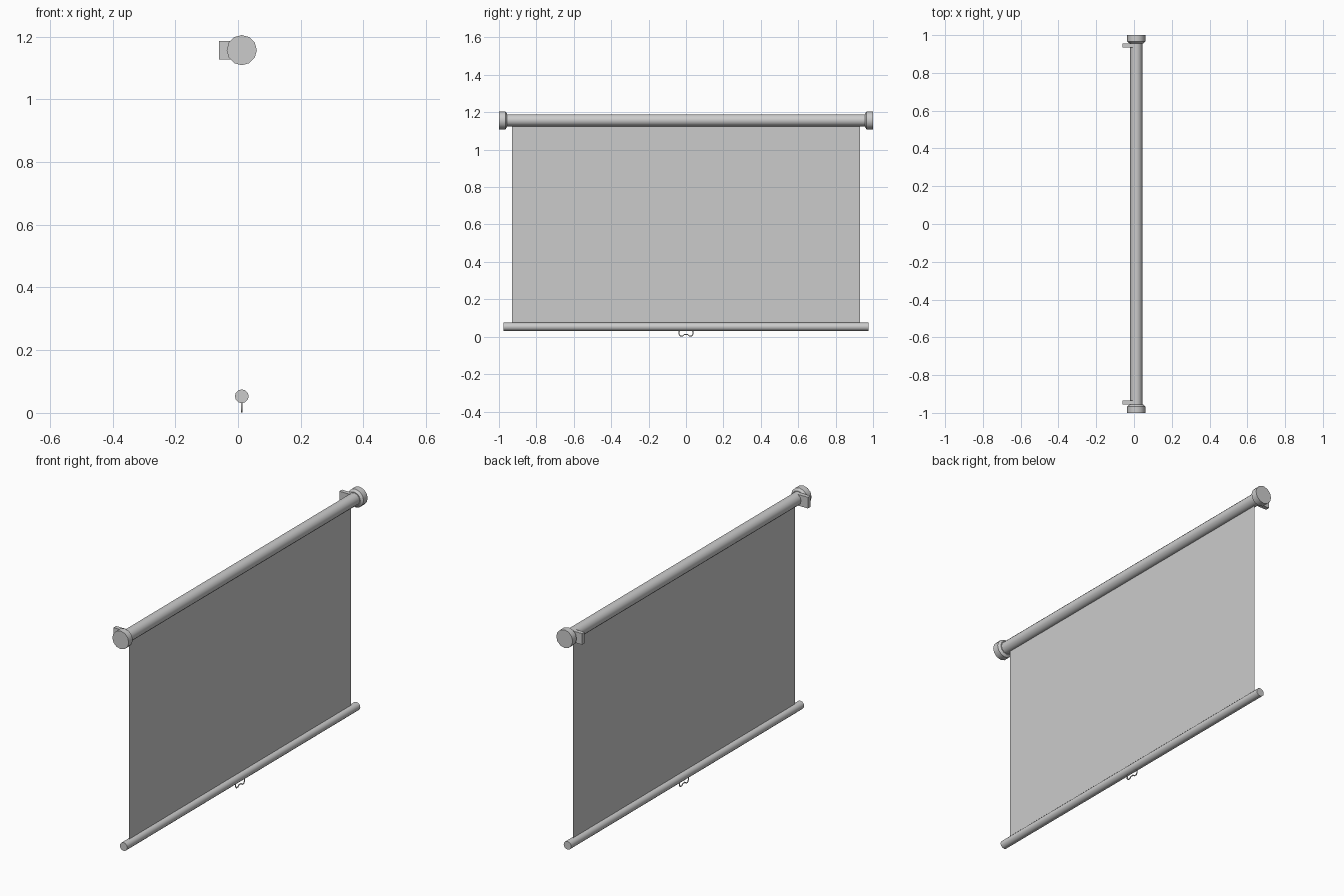
import bpy, bmesh, math
from math import radians

if "Cube" in bpy.data.objects:
    bpy.data.objects.remove(bpy.data.objects["Cube"])

CX, TOP_Z, BAR_Z = 0.012, 1.157, 0.053   # shared axis and heights
SIDES = 12


def add_object(name, bm, smooth=False):
    mesh = bpy.data.meshes.new(name)
    bmesh.ops.recalc_face_normals(bm, faces=bm.faces)
    bm.to_mesh(mesh)
    bm.free()
    obj = bpy.data.objects.new(name, mesh)
    bpy.context.collection.objects.link(obj)
    if smooth:
        bpy.ops.object.select_all(action='DESELECT')
        obj.select_set(True)
        bpy.context.view_layer.objects.active = obj
        bpy.ops.object.shade_smooth_by_angle(angle=radians(35))
    return obj


def turned(name, z, profile):
    """Closed solid turned around the y axis from (y, radius) pairs."""
    bm = bmesh.new()
    rings = []
    for y, r in profile:
        angles = [math.tau * i / SIDES for i in range(SIDES)]
        rings.append([bm.verts.new((CX + r * math.cos(a), y, z + r * math.sin(a))) for a in angles])
    for a, b in zip(rings, rings[1:]):
        for i in range(SIDES):
            j = (i + 1) % SIDES
            bm.faces.new((a[i], a[j], b[j], b[i]))
    bm.faces.new(rings[0])
    bm.faces.new(rings[-1])
    return add_object(name, bm, True)


def box(name, lo, hi):
    bm = bmesh.new()
    bmesh.ops.create_cube(bm, size=1)
    for v in bm.verts:
        v.co = [l + (c + 0.5) * (h - l) for l, h, c in zip(lo, hi, v.co)]
    return add_object(name, bm)


# Roller housing and bottom weight bar
turned("roller_tube", TOP_Z, [(-0.96, 0.032), (0.96, 0.032)])
turned("bottom_bar", BAR_Z, [(-0.975, 0.022), (0.975, 0.022)])

# End caps with tapered collar, and wall brackets
for side, s in (("left", -1), ("right", 1)):
    turned(side + "_end_cap", TOP_Z,
           [(s * 1.0, 0.048), (s * 0.966, 0.048), (s * 0.956, 0.036), (s * 0.956, 0.032)])
    y0, y1 = sorted((s * 0.934, s * 0.956))
    box(side + "_wall_bracket", (-0.06, y0, 1.128), (0.0, y1, 1.187))

# Screen fabric, a single sheet
bm = bmesh.new()
bm.faces.new([bm.verts.new((CX, y, z)) for y, z in
              ((-0.93, 0.07), (0.93, 0.07), (0.93, 1.13), (-0.93, 1.13))])
add_object("screen_fabric", bm)

# Bent wire pull handle
half = [(0.032, 0.036), (0.037, 0.028), (0.037, 0.013), (0.031, 0.004), (0.018, 0.004), (0.008, 0.012)]
path = [(-y, z) for y, z in half] + half[::-1]
curve = bpy.data.curves.new("pull_handle", 'CURVE')
curve.dimensions = '3D'
curve.bevel_depth = 0.003
curve.bevel_resolution = 1
curve.use_fill_caps = True
spline = curve.splines.new('POLY')
spline.points.add(len(path) - 1)
for p, (y, z) in zip(spline.points, path):
    p.co = (CX, y, z, 1)
handle = bpy.data.objects.new("pull_handle", curve)
bpy.context.collection.objects.link(handle)
